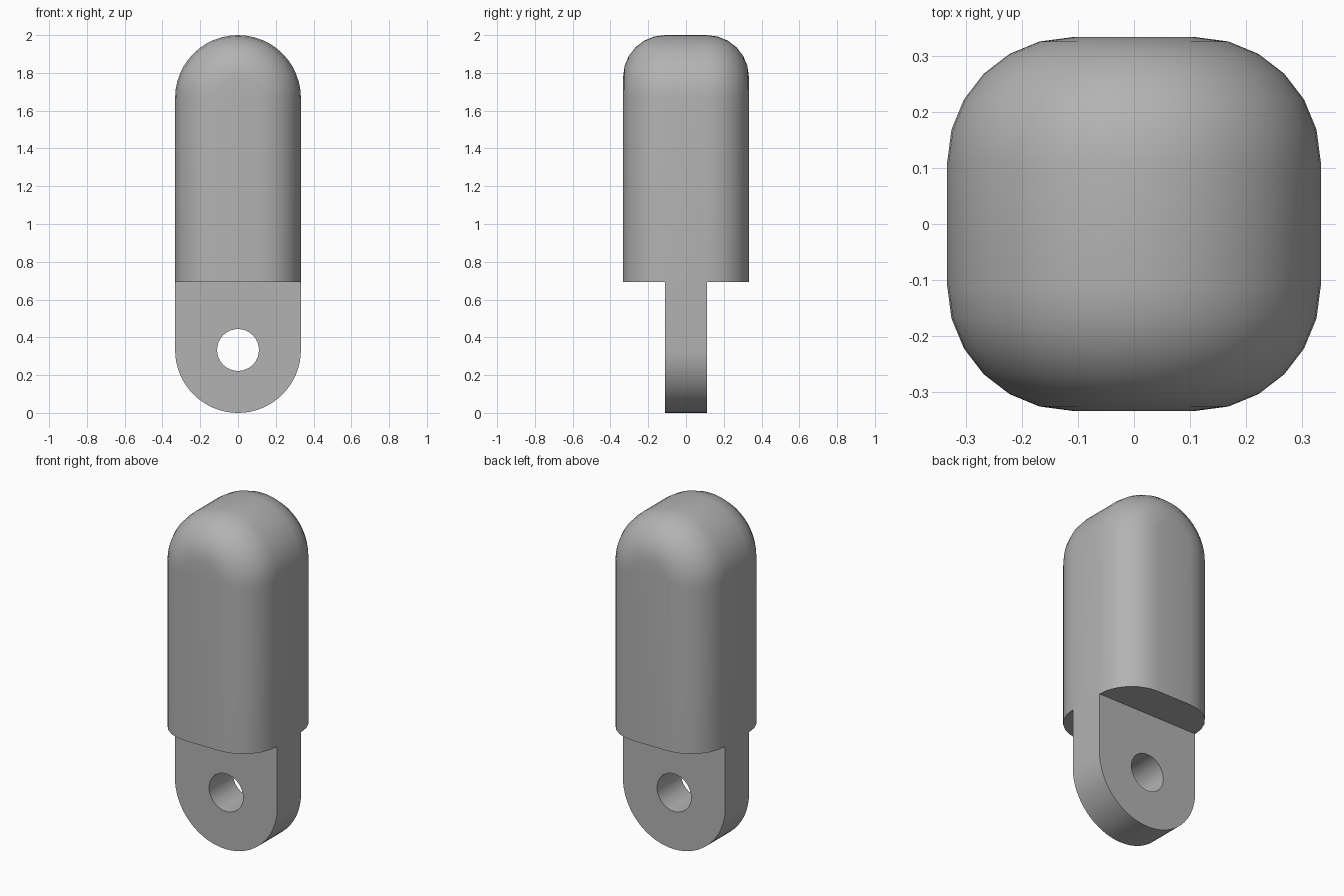
import bpy
import bmesh
from math import sin, cos, pi

if "Cube" in bpy.data.objects:
    bpy.data.objects.remove(bpy.data.objects["Cube"])

RADIUS = 0.333       # half width of body and tab
FILLET = 0.222       # rounding of the body's front and back edges
TAB = 0.111          # half thickness of the tab, also the hole radius
SHOULDER = 0.693     # height where body meets tab
ARCH = 2 - RADIUS    # centre height of the body's rounded top

grey = bpy.data.materials.new("plain_grey")
grey.use_nodes = True
colour = (0.45, 0.45, 0.45, 1)
grey.diffuse_color = colour
grey.node_tree.nodes["Principled BSDF"].inputs["Base Color"].default_value = colour


def finish(bm, name):
    bmesh.ops.recalc_face_normals(bm, faces=bm.faces)
    mesh = bpy.data.meshes.new(name)
    bm.to_mesh(mesh)
    bm.free()
    obj = bpy.data.objects.new(name, mesh)
    bpy.context.collection.objects.link(obj)
    mesh.materials.append(grey)
    bpy.ops.object.select_all(action="DESELECT")
    obj.select_set(True)
    bpy.context.view_layer.objects.active = obj
    bpy.ops.object.shade_smooth_by_angle(angle=pi / 6)
    return obj


def arc(radius, centre, start, end, steps):
    return [(radius * cos(a), centre + radius * sin(a))
            for a in (start + (end - start) * i / steps for i in range(steps + 1))]


def loop(bm, points, y):
    return [bm.verts.new((x, y, z)) for x, z in points]


# Body: arch outlines stacked front to back, shrinking around the fillets
bm = bmesh.new()
angles = [pi / 12 * i for i in range(7)]
layers = [(-TAB - FILLET * sin(a), FILLET * (1 - cos(a))) for a in reversed(angles)]
layers += [(-y, inset) for y, inset in reversed(layers)]
rings = []
for y, inset in layers:
    r = RADIUS - inset
    outline = [(r, SHOULDER)] + arc(r, ARCH, 0, pi, 24) + [(-r, SHOULDER)]
    rings.append(loop(bm, outline, y))
for a, b in zip(rings, rings[1:]):
    for i in range(len(a)):
        j = (i + 1) % len(a)
        bm.faces.new((a[i], a[j], b[j], b[i]))
bm.faces.new(rings[0])
bm.faces.new(rings[-1])
finish(bm, "body")

# Tab: round-ended plate with a pin hole
bm = bmesh.new()
outer = [(RADIUS, SHOULDER), (-RADIUS, SHOULDER)] + arc(RADIUS, RADIUS, pi, 2 * pi, 32)
hole = arc(TAB, RADIUS, 0, 2 * pi, 32)[:-1]
edges = []
for points in (outer, hole):
    verts = loop(bm, points, -TAB)
    edges += [bm.edges.new((v, verts[i - 1])) for i, v in enumerate(verts)]
bmesh.ops.triangle_fill(bm, edges=edges, use_beauty=True)
extruded = bmesh.ops.extrude_face_region(bm, geom=bm.faces[:])["geom"]
bmesh.ops.translate(bm, vec=(0, 2 * TAB, 0),
                    verts=[v for v in extruded if isinstance(v, bmesh.types.BMVert)])
finish(bm, "tab")
